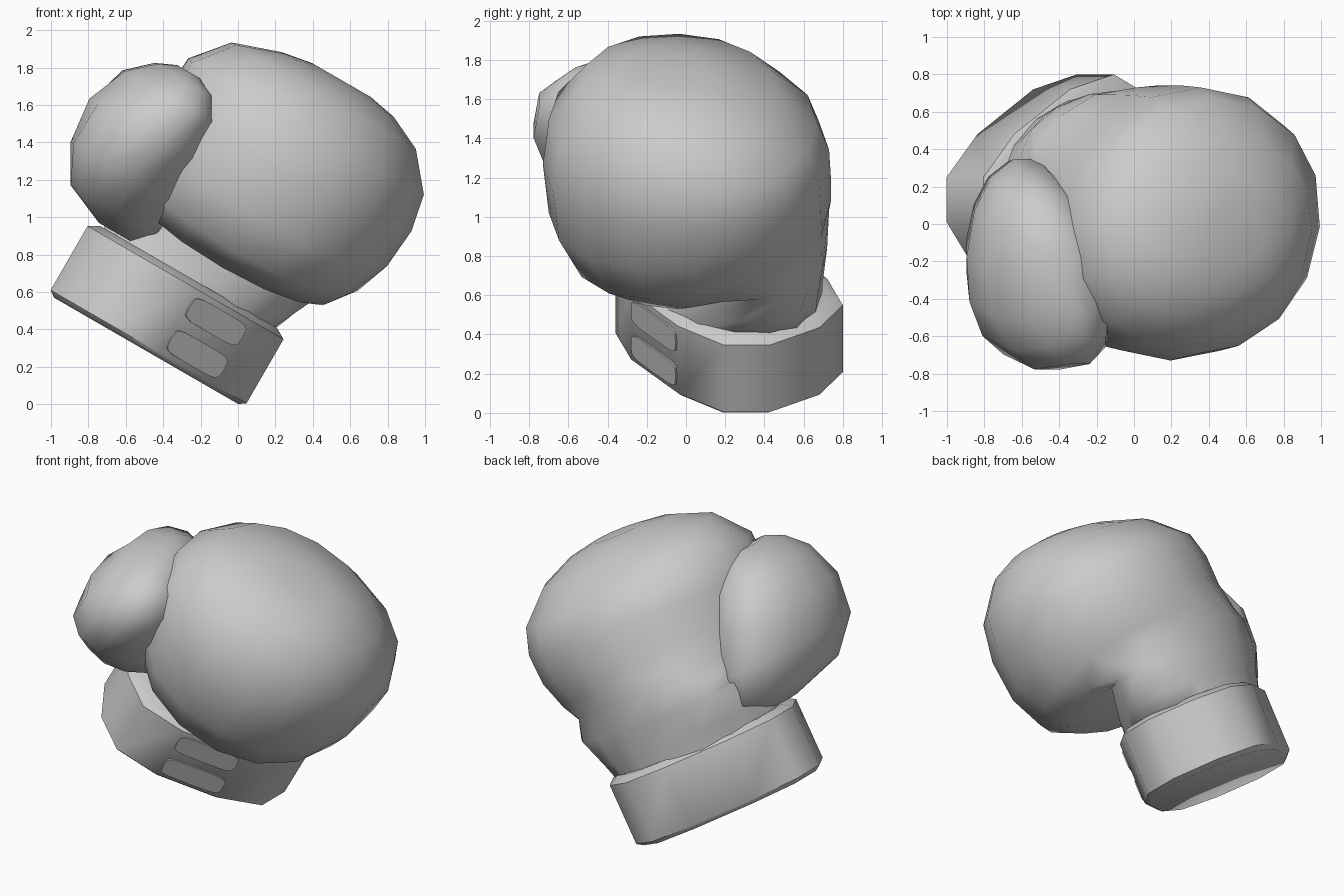
import bpy, bmesh
from math import sin, cos, tau, radians, sqrt, copysign
from mathutils import Matrix, Vector

cube = bpy.data.objects.get("Cube")
if cube:
    bpy.data.objects.remove(cube)

grey = bpy.data.materials.new("glove_grey")
grey.use_nodes = True
colour = (0.6, 0.6, 0.6, 1)
grey.diffuse_color = colour
grey.node_tree.nodes["Principled BSDF"].inputs["Base Color"].default_value = colour

# The whole glove leans sideways on the edge of its cuff
LEAN = Matrix.Translation((-0.483, 0.22, 0.299)) @ Matrix.Rotation(radians(30), 4, 'Y')


def oval(w, u0, u1, v0, v1, skew=0, tilt=0, power=2.1, count=16):
    """Superellipse ring inside the given bounds, sheared by skew and tipped by tilt."""
    b = (v1 - v0) / 2
    a = sqrt(max(((u1 - u0) / 2) ** 2 - (skew * b) ** 2, 0.001))
    ring = []
    for i in range(count):
        c, s = cos(tau * i / count), sin(tau * i / count)
        c = copysign(abs(c) ** (2 / power), c)
        s = b * copysign(abs(s) ** (2 / power), s)
        ring.append(Vector(((u0 + u1) / 2 + a * c + skew * s, (v0 + v1) / 2 + s, w + tilt * s)))
    return ring


def loft(name, rings, matrix=LEAN, angle=48):
    """Skin a stack of rings, cap both ends and smooth it."""
    bm = bmesh.new()
    loops = [[bm.verts.new(matrix @ p) for p in ring] for ring in rings]
    n = len(loops[0])
    for low, high in zip(loops, loops[1:]):
        for i in range(n):
            j = (i + 1) % n
            bm.faces.new((low[i], low[j], high[j], high[i]))
    bm.faces.new(loops[0][::-1])
    bm.faces.new(loops[-1])
    bmesh.ops.recalc_face_normals(bm, faces=bm.faces)
    mesh = bpy.data.meshes.new(name)
    bm.to_mesh(mesh)
    bm.free()
    mesh.materials.append(grey)
    obj = bpy.data.objects.new(name, mesh)
    bpy.context.collection.objects.link(obj)
    bpy.ops.object.select_all(action='DESELECT')
    obj.select_set(True)
    bpy.context.view_layer.objects.active = obj
    bpy.ops.object.shade_smooth_by_angle(angle=radians(angle))
    return obj


# Cuff: slanted twelve-sided band with chamfered rims
half = [(0.605, -0.03), (0.605, 0.21), (0.43, 0.46), (0.2, 0.58), (-0.07, 0.5), (-0.415, 0.26)]
outline = half + [(-u, -v) for u, v in half]
loft("cuff", [[Vector((u * s, v * s, w)) for u, v in outline]
              for w, s in ((-0.016, 0.94), (0.01, 1), (0.405, 1), (0.44, 0.9))])

# Strap tabs lying on the front facet of the cuff
start, end = Vector((0.07, -0.5, 0)), Vector((0.415, -0.26, 0))
along = (end - start).normalized()
up = Vector((0, 0, 1))
out = along.cross(up)
for label, height in (("lower", 0.105), ("upper", 0.305)):
    place = Matrix((along, up, out)).transposed().to_4x4()
    place.translation = (start + end) / 2 + up * height
    loft(label + "_strap_tab",
         [oval(d, -0.2, 0.2, -0.07, 0.07, power=5) for d in (-0.005, 0.009)], LEAN @ place)

# Hand: wrist rising from the cuff, then a padded fist bulging forward over it
loft("hand", [oval(*r) for r in (
    (0.38, -0.52, 0.52, -0.46, 0.47, 0.27),
    (0.52, -0.54, 0.58, -0.38, 0.48, 0.25),
    (0.7, -0.55, 0.66, -0.2, 0.5, 0.2),
    (0.73, -0.54, 0.73, -0.57, 0.51, -0.06, 0.29),
    (0.83, -0.56, 0.82, -0.8, 0.52, 0.0, 0.23),
    (1.02, -0.58, 0.89, -0.92, 0.52, 0.06, 0.17),
    (1.25, -0.6, 0.91, -0.95, 0.51, 0.07, 0.1),
    (1.45, -0.59, 0.87, -0.92, 0.45, 0.08, 0.03),
    (1.64, -0.43, 0.71, -0.76, 0.25, 0.07),
    (1.73, -0.17, 0.52, -0.58, 0.02, 0.07),
    (1.76, 0.0, 0.36, -0.42, -0.12))], angle=70)

# Thumb: plump lobe growing from the side of the palm, tip turned inward
loft("thumb", [oval(*r, count=14) for r in (
    (0.45, -0.56, -0.36, -0.44, -0.12),
    (0.55, -0.8, -0.26, -0.72, 0.12, 0.12),
    (0.75, -0.91, -0.23, -0.93, 0.14, 0.06),
    (1.0, -0.94, -0.25, -1.01, 0.08, -0.08),
    (1.22, -0.86, -0.28, -0.98, -0.04, -0.18),
    (1.34, -0.73, -0.36, -0.85, -0.22, -0.2),
    (1.39, -0.62, -0.48, -0.7, -0.4, -0.15))], angle=70)
